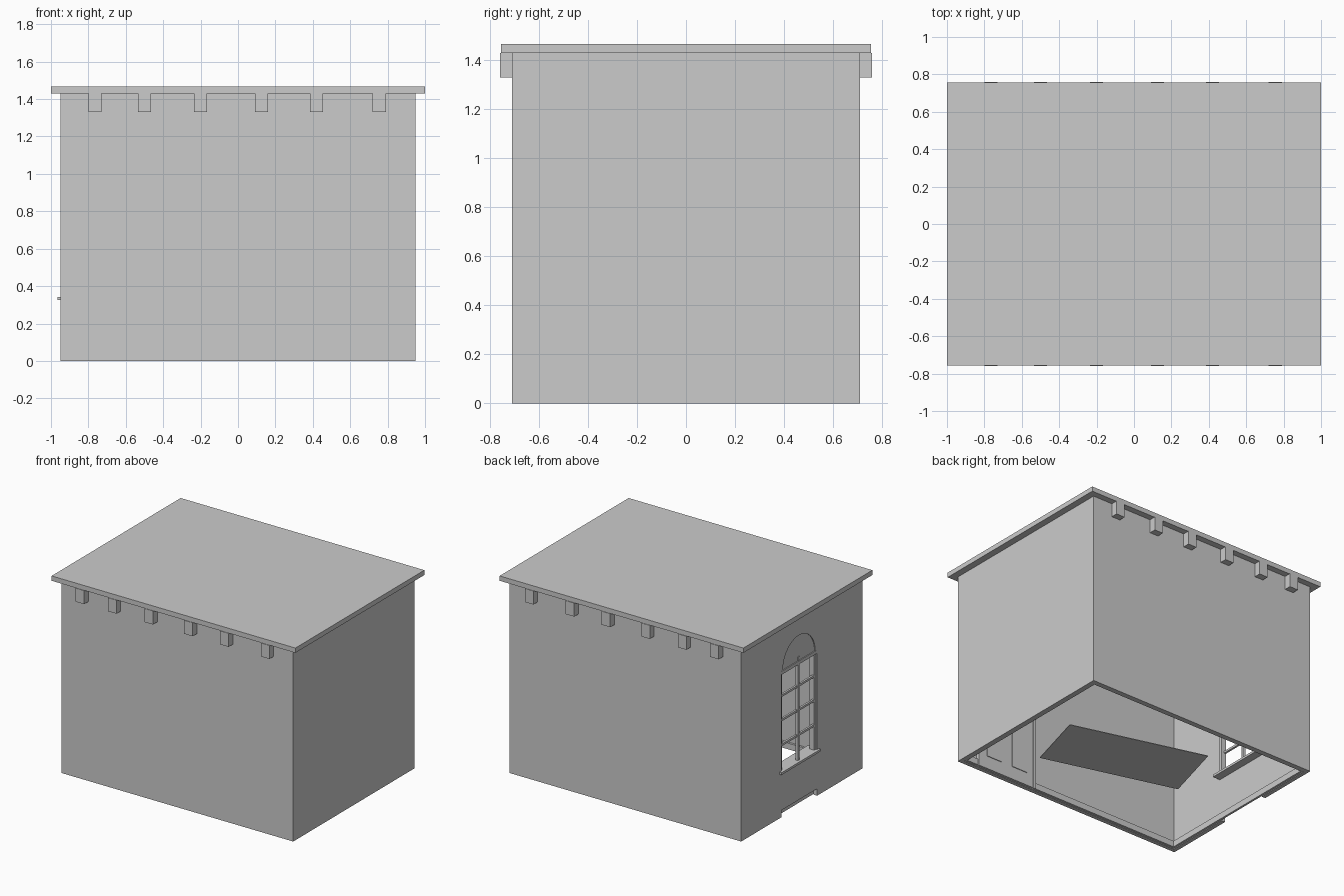
import bpy, bmesh, math

if "Cube" in bpy.data.objects:
    bpy.data.objects.remove(bpy.data.objects["Cube"])


def box(name, x0, x1, y0, y1, z0, z1, rot=0.0):
    """Axis-aligned box from its limits, optionally turned about z."""
    bm = bmesh.new()
    bmesh.ops.create_cube(bm, size=1)
    for v in bm.verts:
        v.co.x *= x1 - x0
        v.co.y *= y1 - y0
        v.co.z *= z1 - z0
    me = bpy.data.meshes.new(name)
    bm.to_mesh(me)
    bm.free()
    ob = bpy.data.objects.new(name, me)
    ob.location = ((x0 + x1) / 2, (y0 + y1) / 2, (z0 + z1) / 2)
    ob.rotation_euler.z = rot
    bpy.context.collection.objects.link(ob)
    return ob


def prism_x(name, outline, x0, x1):
    """Extrude a closed (y, z) outline along x."""
    bm = bmesh.new()
    face = bm.faces.new([bm.verts.new((x0, y, z)) for y, z in outline])
    new = bmesh.ops.extrude_face_region(bm, geom=[face])["geom"]
    verts = [g for g in new if isinstance(g, bmesh.types.BMVert)]
    bmesh.ops.translate(bm, verts=verts, vec=(x1 - x0, 0, 0))
    bmesh.ops.recalc_face_normals(bm, faces=bm.faces)
    me = bpy.data.meshes.new(name)
    bm.to_mesh(me)
    bm.free()
    ob = bpy.data.objects.new(name, me)
    bpy.context.collection.objects.link(ob)
    return ob


W, D, H, T = 0.95, 0.71, 1.43, 0.03      # half width, half depth, height, wall thickness
Y0, Y1 = -0.18, 0.24                     # window bay limits on the left wall
YC = (Y0 + Y1) / 2

# roof slab and the beams that poke out front and back
box("roof", -1, 1, -0.756, 0.756, H, 1.466)
for i, x in enumerate((-0.765, -0.50, -0.20, 0.125, 0.42, 0.755)):
    box(f"roof_beam_{i + 1}", x - 0.035, x + 0.035, -0.76, 0.76, 1.33, H)

# walls; the room has no floor
box("front_wall", -W, W, -D, -D + T, 0, H)
box("back_wall", -W, W, D - T, D, 0, H)
box("right_wall", W - T, W, -D + T, D - T, 0, H)
box("left_wall_front", -W, -W + T, -D + T, Y0, 0, H)
box("left_wall_back", -W, -W + T, Y1, D - T, 0, H)

# skirting boards inside
S = 0.016
iw, idp = W - T, D - T
box("front_skirting", -iw, iw, -idp, -idp + S, 0.005, 0.05)
box("back_skirting", -iw, iw, idp - S, idp, 0.005, 0.05)
box("left_skirting", -iw, -iw + S, -idp, idp, 0.005, 0.05)
box("right_skirting", iw - S, iw, -idp, idp, 0.005, 0.05)

# window bay: lower panel, arched upper panel and its infill
PX0, PX1 = -W + 0.002, -W + T
box("window_lower_panel", PX0, PX1, Y0, Y1, 0.05, 0.33)
R, SPRING = 0.19, 1.08
arch = [(YC + R * math.cos(math.pi * k / 20), SPRING + R * math.sin(math.pi * k / 20))
        for k in range(21)]
prism_x("window_arch_panel",
        [(Y0, SPRING), (Y0, H), (Y1, H), (Y1, SPRING)] + arch, PX0, PX1)
prism_x("window_arch_infill", arch, PX0 + 0.006, PX1)

# window sill, frame and glazing bars
box("window_sill", -0.965, -0.86, Y0 - 0.02, Y1 + 0.02, 0.325, 0.342)
for side, y in (("front", Y0), ("back", Y1 - 0.02)):
    box(f"window_stile_{side}", PX0 + 0.008, -0.90, y, y + 0.02, 0.342, SPRING)
box("window_head", PX0 - 0.001, -0.90, Y0, Y1, 1.055, SPRING)
box("window_mullion", -0.945, -0.925, YC - 0.009, YC + 0.009, 0.342, 1.11)
for i, z in enumerate((0.525, 0.71, 0.89)):
    box(f"window_bar_{i + 1}", -0.94, -0.925, Y0, Y1, z - 0.008, z + 0.008)

# panelled door on the inside of the front wall
DX0, DX1 = 0.33, 0.79
DY = -idp
box("door_leaf", DX0, DX1, DY, DY + 0.018, 0.005, 0.95)
for side, x in (("left", DX0 - 0.02), ("right", DX1)):
    box(f"door_jamb_{side}", x, x + 0.02, DY, DY + 0.024, 0, 0.97)
box("door_head", DX0 - 0.02, DX1 + 0.02, DY, DY + 0.024, 0.95, 0.98)
for i, x in enumerate((0.45, 0.67)):
    for j, (z0, z1) in enumerate(((0.1, 0.42), (0.52, 0.87))):
        box(f"door_panel_{i}_{j}", x - 0.065, x + 0.065, DY, DY + 0.023, z0, z1)

# rug, slightly turned on the ground
box("rug", 0.131 - 0.51, 0.131 + 0.51, 0.051 - 0.244, 0.051 + 0.244,
    0.001, 0.006, rot=math.radians(-15.6))
